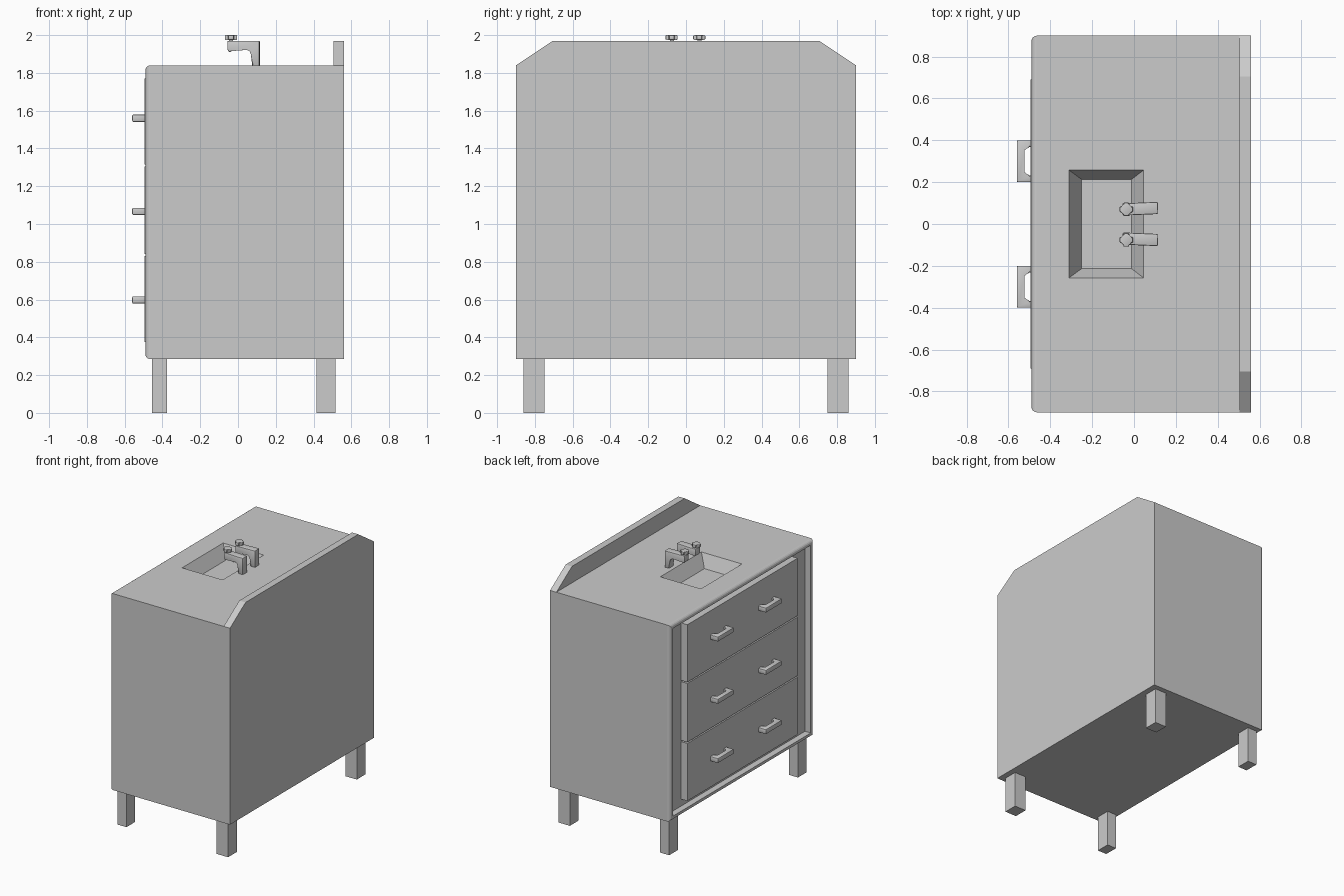
import bpy, bmesh, math
from mathutils import Matrix, Vector

if "Cube" in bpy.data.objects:
    bpy.data.objects.remove(bpy.data.objects["Cube"])


def finish(name, bm, smooth=False):
    bmesh.ops.recalc_face_normals(bm, faces=bm.faces)
    me = bpy.data.meshes.new(name)
    bm.to_mesh(me)
    bm.free()
    ob = bpy.data.objects.new(name, me)
    bpy.context.collection.objects.link(ob)
    if smooth:
        bpy.ops.object.select_all(action='DESELECT')
        ob.select_set(True)
        bpy.context.view_layer.objects.active = ob
        bpy.ops.object.shade_smooth_by_angle(angle=math.radians(40))
    return ob


def prism(name, pts, place, lo, hi, bevel=0, move=None):
    """Extrude a 2D outline from lo to hi; place(u, v, w) gives the 3D point."""
    bm = bmesh.new()
    a = [bm.verts.new(place(u, v, lo)) for u, v in pts]
    b = [bm.verts.new(place(u, v, hi)) for u, v in pts]
    bm.faces.new(a)
    bm.faces.new(b[::-1])
    for i in range(len(pts)):
        j = (i + 1) % len(pts)
        bm.faces.new((a[i], b[i], b[j], a[j]))
    if bevel:
        bmesh.ops.bevel(bm, geom=bm.edges[:], offset=bevel, segments=2,
                        profile=0.5, affect='EDGES', clamp_overlap=True)
    if move:
        bmesh.ops.transform(bm, matrix=move, verts=bm.verts)
    return finish(name, bm, bevel > 0)


def box(name, x, y, z, bevel=0):
    pts = [(x[0], y[0]), (x[1], y[0]), (x[1], y[1]), (x[0], y[1])]
    return prism(name, pts, lambda u, v, w: (u, v, w), *z, bevel)


def cut(target, cutter):
    mod = target.modifiers.new("cut", 'BOOLEAN')
    mod.object, mod.operation, mod.solver = cutter, 'DIFFERENCE', 'EXACT'
    bpy.context.view_layer.objects.active = target
    bpy.ops.object.modifier_apply(modifier=mod.name)
    bpy.data.objects.remove(cutter)


# Cabinet carcass with rounded edges around the drawer side
FX = -0.49
body = box("cabinet_body", (FX, 0.56), (-0.9, 0.9), (0.285, 1.84))
bm = bmesh.new()
bm.from_mesh(body.data)
rim = [e for e in bm.edges if all(abs(v.co.x - FX) < 1e-4 for v in e.verts)]
bmesh.ops.bevel(bm, geom=rim, offset=0.025, segments=4, profile=0.5, affect='EDGES')
bm.to_mesh(body.data)
bm.free()

# Recess behind the drawers
cut(body, box("recess_cutter", (-0.6, -0.44), (-0.86, 0.86), (0.32, 1.805)))

# Tapered basin sunk into the top
bm = bmesh.new()
rings = []
for x0, x1, y, z in ((-0.25, -0.012, 0.213, 1.74), (-0.31, 0.045, 0.257, 1.84),
                     (-0.31, 0.045, 0.257, 1.9)):
    rings.append([bm.verts.new(p) for p in
                  ((x0, -y, z), (x1, -y, z), (x1, y, z), (x0, y, z))])
bm.faces.new(rings[0])
bm.faces.new(rings[2])
for a, b in zip(rings, rings[1:]):
    for i in range(4):
        j = (i + 1) % 4
        bm.faces.new((a[i], a[j], b[j], b[i]))
cut(body, finish("basin_cutter", bm))

# Backsplash with clipped corners
prism("backsplash", [(-0.9, 1.84), (0.9, 1.84), (0.705, 1.97), (-0.705, 1.97)],
      lambda u, v, w: (w, u, v), 0.505, 0.56)

# Legs
for s in (-1, 1):
    ys = sorted((s * 0.75, s * 0.86))
    box("front_leg", (-0.455, -0.375), ys, (0, 0.287))
    box("rear_leg", (0.415, 0.515), ys, (0, 0.287))

# Drawers, each with two pull handles
pull = [(0.1, 0), (0.1, 0.07), (-0.1, 0.07), (-0.1, 0), (-0.068, 0),
        (-0.068, 0.022), (-0.055, 0.04), (0.055, 0.04), (0.068, 0.022), (0.068, 0)]
for z0, z1, hz in ((0.375, 0.83, 0.598), (0.84, 1.305, 1.067), (1.315, 1.77, 1.56)):
    box("drawer", (-0.495, -0.435), (-0.69, 0.69), (z0, z1))
    for s in (-1, 1):
        prism("drawer_handle", pull, lambda u, v, w: (-0.49 - v, s * 0.3 + u, w),
              hz - 0.019, hz + 0.019, 0.006)

# Two taps: curved spout plus a cross knob on top
spout = [(0.115, 1.835), (0.115, 1.97), (-0.055, 1.97), (-0.055, 1.922),
         (-0.045, 1.908), (-0.03, 1.922), (0.05, 1.928), (0.068, 1.918),
         (0.075, 1.9), (0.075, 1.835)]
r, t = 0.032, 0.014
cross = [(r, -t), (r, t), (t, t), (t, r), (-t, r), (-t, t),
         (-r, t), (-r, -t), (-t, -t), (-t, -r), (t, -r), (t, -t)]
for s in (-1, 1):
    yc = s * 0.073
    turn = (Matrix.Translation((0.03, yc, 0)) @ Matrix.Rotation(math.radians(2.5 * s), 4, 'Z')
            @ Matrix.Translation((-0.03, 0, 0)))
    prism("tap_spout", spout, lambda u, v, w: (u, w, v), -0.029, 0.029, 0.006, turn)
    box("knob_stem", (-0.047, -0.027), (yc - 0.013, yc + 0.009), (1.965, 1.98))
    prism("tap_knob", cross, lambda u, v, w: (u - 0.037, yc - 0.003 + v, w),
          1.975, 2.0, 0.005)
